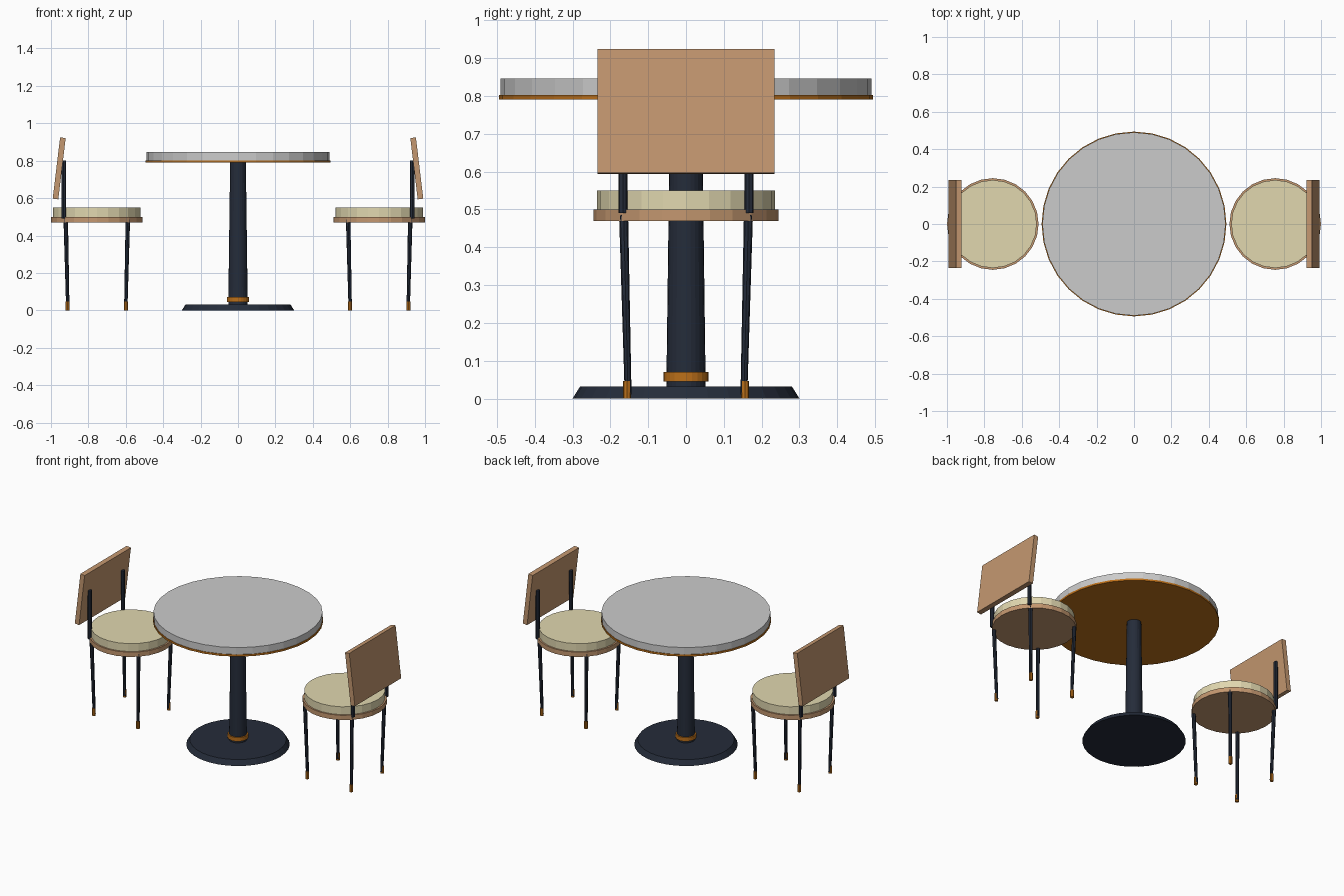
import bpy, math
from mathutils import Vector

if "Cube" in bpy.data.objects:
    bpy.data.objects.remove(bpy.data.objects["Cube"])


def material(name, rgb):
    m = bpy.data.materials.new(name)
    m.diffuse_color = (*rgb, 1)
    m.use_nodes = True
    m.node_tree.nodes["Principled BSDF"].inputs["Base Color"].default_value = m.diffuse_color
    return m


NAVY = material("dark_metal", (0.018, 0.025, 0.042))
BRASS = material("brass", (0.50, 0.16, 0.01))
WOOD = material("wood", (0.55, 0.31, 0.16))
CREAM = material("cushion_fabric", (0.75, 0.68, 0.43))
STONE = material("stone", (0.69, 0.68, 0.66))


def rod(name, p0, p1, r0, r1, sides, mat):
    """Flat-shaded (tapered) cylinder from p0 to p1."""
    p0, p1 = Vector(p0), Vector(p1)
    d = p1 - p0
    bpy.ops.mesh.primitive_cone_add(vertices=sides, radius1=r0, radius2=r1,
                                    depth=d.length, location=(p0 + p1) / 2)
    ob = bpy.context.object
    ob.rotation_euler = Vector((0, 0, 1)).rotation_difference(d).to_euler()
    ob.name = name
    ob.data.materials.append(mat)
    return ob


def disc(name, x, z0, z1, r0, r1, sides, mat):
    return rod(name, (x, 0, z0), (x, 0, z1), r0, r1, sides, mat)


# Table
disc("table_base", 0, 0, 0.032, 0.30, 0.28, 32, NAVY)
disc("table_column", 0, 0.03, 0.795, 0.052, 0.042, 24, NAVY)
disc("column_collar", 0, 0.045, 0.07, 0.06, 0.06, 24, BRASS)
disc("table_rim", 0, 0.79, 0.802, 0.494, 0.494, 32, BRASS)
disc("table_top", 0, 0.80, 0.846, 0.49, 0.49, 32, STONE)


def chair(side, label):
    cx = 0.755 * side
    # Seat
    disc(label + "_seat", cx, 0.47, 0.50, 0.245, 0.245, 24, WOOD)
    disc(label + "_cushion", cx, 0.50, 0.55, 0.235, 0.235, 24, CREAM)
    # Legs with brass feet
    for sx in (-1, 1):
        for sy in (-1, 1):
            foot = (cx + 0.155 * sx, 0.153 * sy, 0.01)
            top = (cx + 0.166 * sx, 0.165 * sy, 0.485)
            rod(label + "_leg", foot, top, 0.009, 0.012, 8, NAVY)
            fx, fy = cx + 0.156 * sx, 0.156 * sy
            rod(label + "_foot", (fx, fy, 0), (fx, fy, 0.047), 0.011, 0.011, 8, BRASS)
    # Back posts
    for sy in (-1, 1):
        px = 0.932 * side
        rod(label + "_back_post", (px, 0.167 * sy, 0.49), (px, 0.167 * sy, 0.80),
            0.012, 0.012, 8, NAVY)
    # Tilted back panel
    bpy.ops.mesh.primitive_cube_add(size=1, location=(0.956 * side, 0, 0.759))
    back = bpy.context.object
    back.name = label + "_back_panel"
    back.scale = (0.03, 0.468, 0.33)
    back.rotation_euler.y = -0.12 * side
    back.data.materials.append(WOOD)


chair(-1, "left_chair")
chair(1, "right_chair")
